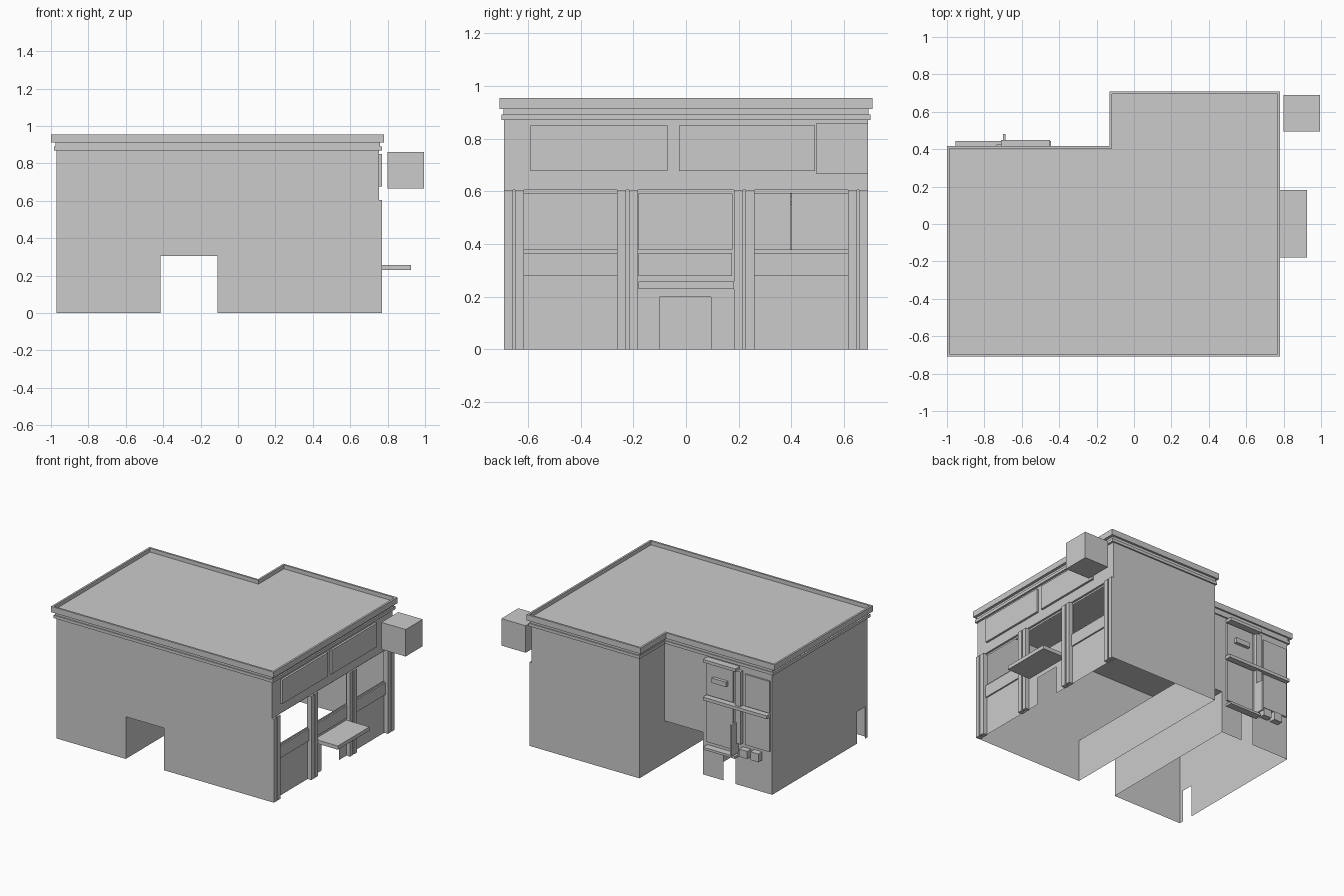
import bpy, bmesh
from mathutils import Vector

if "Cube" in bpy.data.objects:
    bpy.data.objects.remove(bpy.data.objects["Cube"])


def finish(name, bm):
    me = bpy.data.meshes.new(name)
    bm.to_mesh(me)
    bm.free()
    ob = bpy.data.objects.new(name, me)
    bpy.context.collection.objects.link(ob)
    return ob


def box(name, x, y, z):
    bm = bmesh.new()
    bmesh.ops.create_cube(bm, size=1)
    for v in bm.verts:
        v.co = [a[0] if c < 0 else a[1] for c, a in zip(v.co, (x, y, z))]
    return finish(name, bm)


def wall(name, p0, p1, z0, z1, holes=()):
    """Upright sheet from p0 to p1 (outside on the right); holes = (u0, u1, z0, z1)."""
    p0, p1 = Vector(p0), Vector(p1)
    length = (p1 - p0).length
    d = (p1 - p0) / length
    us = sorted({0, length, *[u for h in holes for u in h[:2]]})
    zs = sorted({z0, z1, *[z for h in holes for z in h[2:]]})
    bm = bmesh.new()
    for a, b in zip(us, us[1:]):
        for c, e in zip(zs, zs[1:]):
            u, z = (a + b) / 2, (c + e) / 2
            if any(h[0] < u < h[1] and h[2] < z < h[3] for h in holes):
                continue
            bm.faces.new([bm.verts.new((*(p0 + d * s), t))
                          for s, t in ((a, c), (b, c), (b, e), (a, e))])
    bmesh.ops.remove_doubles(bm, verts=bm.verts, dist=1e-5)
    bmesh.ops.dissolve_limit(bm, angle_limit=0.01, verts=bm.verts, edges=bm.edges)
    return finish(name, bm)


def l_slab(name, x, y, z, rim=0, drop=0):
    """L-shaped slab; x and y each give low, notch and high values."""
    pts = [(x[0], y[0]), (x[2], y[0]), (x[2], y[2]), (x[1], y[2]), (x[1], y[1]), (x[0], y[1])]
    bm = bmesh.new()
    base = bm.faces.new([bm.verts.new((*p, z[0])) for p in pts])
    ext = bmesh.ops.extrude_face_region(bm, geom=[base], use_keep_orig=True)["geom"]
    for v in [g for g in ext if isinstance(g, bmesh.types.BMVert)]:
        v.co.z = z[1]
    bmesh.ops.recalc_face_normals(bm, faces=bm.faces)
    if rim:
        top = max(bm.faces, key=lambda f: f.calc_center_median().z)
        bmesh.ops.inset_region(bm, faces=[top], thickness=rim, use_even_offset=True)
        # second inset keeps the rim upright on its inner side
        rim_faces = bmesh.ops.extrude_discrete_faces(bm, faces=[top])["faces"]
        edge_loop = [e for e in bm.edges if e.is_boundary]
        low = rim_faces[0]
        for v in low.verts:
            v.co.z -= drop
        bmesh.ops.bridge_loops(bm, edges=edge_loop)
        bmesh.ops.recalc_face_normals(bm, faces=bm.faces)
    return finish(name, bm)


L, N, R = -0.97, -0.11, 0.755      # left wall, notch wall, right wall
F, M, B = -0.69, 0.40, 0.69        # front wall, wing back, main back
PL, PZ = -0.415, 0.305             # passage left side and height
TOP = 0.875
BAY = 0.74                         # recessed shopfront plane

# Hollow wall shell with the drive-through passage
wall("front_wall", (L, F), (R, F), 0, TOP, [(PL - L, N - L, 0, PZ)])
wall("back_wall", (R, B), (N, B), 0, TOP)
wall("notch_wall", (N, B), (N, M), 0, TOP)
wall("wing_back_wall", (N, M), (L, M), 0, TOP,
     [(0, N - PL, 0, PZ), (N + 0.58, N + 0.675, 0, 0.205)])
wall("left_wall", (L, M), (L, F), 0, TOP, [(M + 0.57, M + 0.66, 0, 0.23)])
wall("passage_right_wall", (N, M), (N, F), 0, PZ)
wall("passage_left_wall", (PL, F), (PL, M), 0, PZ)
bm = bmesh.new()
bm.faces.new([bm.verts.new(p) for p in ((PL, F, PZ), (PL, M, PZ), (N, M, PZ), (N, F, PZ))])
finish("passage_ceiling", bm)

# Right shopfront: windows, door, fascia
bays = [(-0.615, -0.262), (-0.18, 0.175), (0.26, 0.615)]
holes = [(a - F, b - F, 0.38, 0.592) for a, b in bays] + [(-0.1 - F, 0.095 - F, 0, 0.2)]
wall("shopfront_wall", (BAY, F), (BAY, B), 0, 0.605, holes)
box("fascia", (BAY, R), (F, B), (0.605, TOP))
for i, (a, b) in enumerate(bays):
    box(f"sill_band_{i}", (BAY, BAY + 0.01), (a, b), (0.278, 0.366))

# Paired pilasters
for i, y in enumerate((-0.69, -0.648, -0.262, -0.217, 0.182, 0.225, 0.614, 0.656)):
    box(f"pilaster_{i}", (BAY - 0.005, 0.77), (y, y + 0.034), (0, 0.605))

# Blank sign boards, door canopy and hanging box
box("sign_board_a", (R - 0.005, 0.77), (-0.59, -0.07), (0.677, 0.85))
box("sign_board_b", (R - 0.005, 0.77), (-0.027, 0.49), (0.677, 0.85))
box("door_canopy", (BAY, 0.925), (-0.18, 0.182), (0.23, 0.257))
box("hanging_box", (0.80, 0.995), (0.495, 0.69), (0.665, 0.86))

# Stepped cornice and roof with low parapet
l_slab("cornice_lower", (-0.985, -0.12, 0.77), (-0.70, 0.41, 0.70), (0.87, 0.891))
l_slab("cornice_middle", (-0.975, -0.115, 0.76), (-0.693, 0.405, 0.693), (0.891, 0.914))
l_slab("roof_parapet", (-1.0, -0.132, 0.78), (-0.708, 0.417, 0.708), (0.912, 0.954), 0.014, 0.028)

# Wing back facade: raised panels, ledges, pier
W = M - 0.005
box("wing_upper_panel", (-0.665, -0.45), (W, 0.412), (0.59, 0.83))
box("wing_lower_panel", (-0.665, -0.45), (W, 0.412), (0.25, 0.55))
box("wing_side_panel_upper", (-0.955, -0.76), (W, 0.412), (0.59, 0.82))
box("wing_side_panel_lower", (-0.955, -0.76), (W, 0.412), (0.31, 0.56))
box("wing_pier", (-0.735, -0.69), (W, 0.425), (0.31, 0.835))
box("wing_top_ledge", (-0.71, -0.45), (W, 0.45), (0.838, 0.86))
box("wing_middle_ledge", (-0.955, -0.445), (W, 0.443), (0.56, 0.583))
box("wing_door_canopy", (-0.705, -0.45), (W, 0.45), (0.208, 0.225))
box("wing_plaque", (-0.625, -0.51), (W, 0.435), (0.70, 0.735))
box("wing_blade_panel", (-0.70, -0.688), (W, 0.482), (0.235, 0.46))
box("wall_unit_a", (-0.80, -0.735), (W, 0.443), (0.23, 0.285))
box("wall_unit_b", (-0.89, -0.825), (W, 0.443), (0.23, 0.29))
